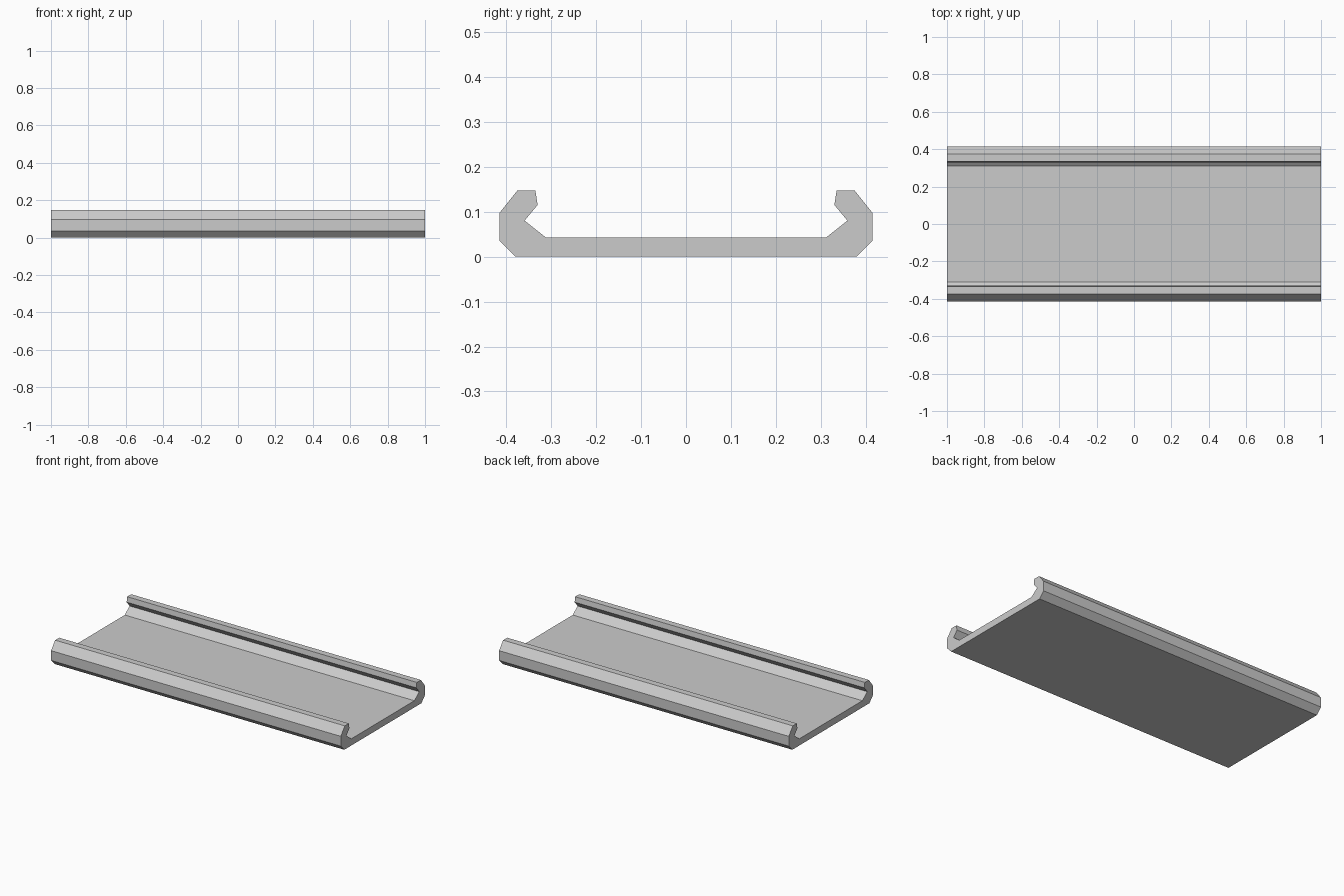
import bpy
import bmesh

cube = bpy.data.objects.get("Cube")
if cube:
    bpy.data.objects.remove(cube, do_unlink=True)

# Plain grey material
grey = bpy.data.materials.new("light_grey")
grey.use_nodes = True
colour = (0.6, 0.6, 0.6, 1.0)
grey.diffuse_color = colour
grey.node_tree.nodes["Principled BSDF"].inputs["Base Color"].default_value = colour

# Half cross-section (y, z): base, outer wall, hooked lip, inner slope
LENGTH = 2.0
half = [(0.38, 0.0), (0.415, 0.036), (0.415, 0.097), (0.375, 0.147),
        (0.335, 0.147), (0.33, 0.115), (0.359, 0.08), (0.311, 0.042)]
profile = half + [(-y, z) for y, z in reversed(half)]

# Extrude the mirrored section along x to form the rail
bm = bmesh.new()
end = bm.faces.new([bm.verts.new((-LENGTH / 2, y, z)) for y, z in profile])
result = bmesh.ops.extrude_face_region(bm, geom=[end], use_keep_orig=True)
moved = [v for v in result["geom"] if isinstance(v, bmesh.types.BMVert)]
bmesh.ops.translate(bm, verts=moved, vec=(LENGTH, 0, 0))
bmesh.ops.recalc_face_normals(bm, faces=bm.faces[:])

mesh = bpy.data.meshes.new("channel_rail")
bm.to_mesh(mesh)
bm.free()
mesh.materials.append(grey)
rail = bpy.data.objects.new("channel_rail", mesh)
bpy.context.collection.objects.link(rail)
